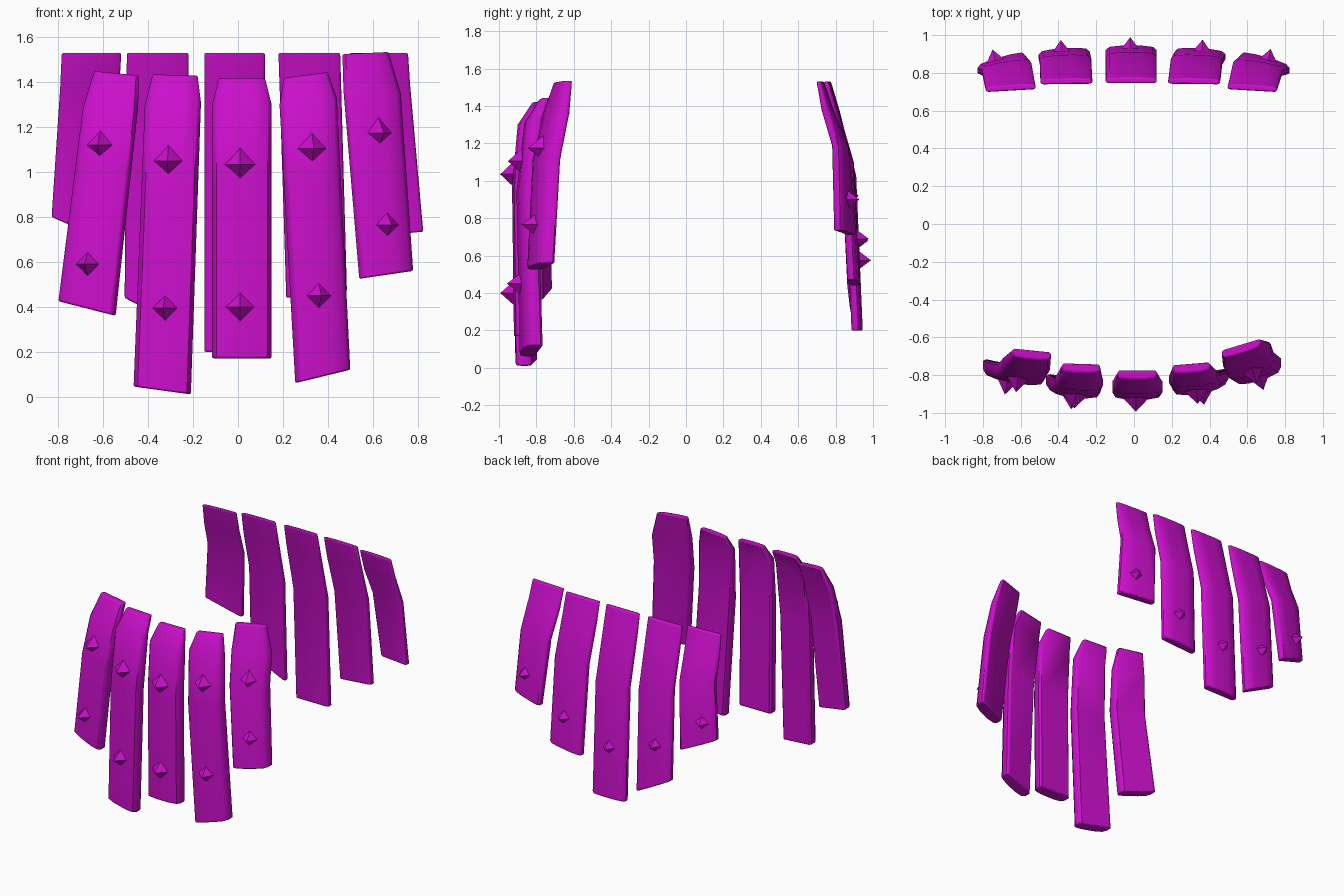
import bpy, bmesh, math
from mathutils import Vector, Matrix

cube = bpy.data.objects.get("Cube")
if cube:
    bpy.data.objects.remove(cube, do_unlink=True)

magenta = bpy.data.materials.new("magenta")
magenta.use_nodes = True
COLOUR = (0.6, 0.005, 0.6, 1)
magenta.diffuse_color = COLOUR
magenta.node_tree.nodes["Principled BSDF"].inputs["Base Color"].default_value = COLOUR

# Cross-section: (across the width, depth behind the outer face)
SECTION = [(0, .85), (0, .4), (.07, .12), (.3, 0), (.7, 0), (.93, .12),
           (1, .4), (1, .85), (.95, 1), (.05, 1)]


def finish(bm, name):
    bmesh.ops.recalc_face_normals(bm, faces=bm.faces)
    mesh = bpy.data.meshes.new(name)
    bm.to_mesh(mesh)
    bm.free()
    mesh.materials.append(magenta)
    obj = bpy.data.objects.new(name, mesh)
    bpy.context.collection.objects.link(obj)
    return obj


def lerp(a, b, t):
    return a + (b - a) * t


def strip(name, side, left, right, ys, slopes, thick):
    """left/right: (x, z) edge points at bottom, shoulder, top.
    ys: outer face y at bottom, middle, shoulder, top. side: -1 front, 1 back."""
    def with_mid(e):
        b, s, t = [Vector(p) for p in e]
        return [b, b.lerp(s, .7), s, t]
    rows = []
    for i, (l, r) in enumerate(zip(with_mid(left), with_mid(right))):
        slope = lerp(slopes[0], slopes[1], (0, .55, .9, 1)[i])
        rows.append((l, r, ys[i], slope, thick * (1, 1, .85, .5)[i]))
    bm = bmesh.new()
    rings = []
    for l, r, y, slope, th in rows:
        ring = []
        for u, d in SECTION:
            p = l.lerp(r, u)
            ring.append(bm.verts.new((p.x, y + slope * (u - .5) * (r.x - l.x) - side * d * th, p.y)))
        rings.append(ring)
    n = len(SECTION)
    for a, b in zip(rings, rings[1:]):
        for k in range(n):
            bm.faces.new((a[k], a[(k + 1) % n], b[(k + 1) % n], b[k]))
    bm.faces.new(rings[0])
    bm.faces.new(rings[-1])
    obj = finish(bm, name)
    bev = obj.modifiers.new("soft_edges", "BEVEL")
    bev.width, bev.segments = .008, 2
    bev.limit_method, bev.angle_limit = "ANGLE", math.radians(50)
    for p in obj.data.polygons:
        p.use_smooth = True
    obj.data.set_sharp_from_angle(angle=math.radians(40))
    return rows


def stud(name, side, rows, x, z, radius, height):
    """Four-sided pyramid standing on the outer face of a strip."""
    for a, b in zip(rows, rows[1:]):
        za, zb = (a[0].y + a[1].y) / 2, (b[0].y + b[1].y) / 2
        if za <= z <= zb:
            t = (z - za) / (zb - za)
            slope = lerp(a[3], b[3], t)
            mid = lerp((a[0].x + a[1].x) / 2, (b[0].x + b[1].x) / 2, t)
            y = lerp(a[2], b[2], t) + slope * (x - mid)
            normal = Vector((-slope * side, side, 0)).normalized()
            break
    depth = height + .02
    bm = bmesh.new()
    bmesh.ops.create_cone(bm, cap_ends=True, segments=4, radius1=radius, radius2=0, depth=depth)
    centre = Vector((x, y, z)) + normal * (depth / 2 - .02)
    turn = normal.to_track_quat("Z", "Y").to_matrix().to_4x4()
    bm.transform(Matrix.Translation(centre) @ turn)
    finish(bm, name)


# Front strips: left edge, right edge, face y, sideways slope, studs (x, z, radius)
FRONT = {
    "front_strip_far_right": (
        [(-.80, .425), (-.69, 1.29), (-.64, 1.45)], [(-.545, .36), (-.445, 1.29), (-.44, 1.43)],
        (-.835, -.845, -.79, -.715), (-.22, -.1), [(-.615, 1.12, .07), (-.67, .59, .065)]),
    "front_strip_mid_right": (
        [(-.465, .045), (-.415, 1.3), (-.38, 1.435)], [(-.21, .01), (-.165, 1.31), (-.18, 1.43)],
        (-.905, -.92, -.88, -.785), (-.14, -.03), [(-.31, 1.05, .08), (-.325, .395, .07)]),
    "front_strip_centre": (
        [(-.115, .17), (-.115, 1.3), (-.085, 1.42)], [(.15, .17), (.15, 1.3), (.12, 1.42)],
        (-.92, -.93, -.9, -.82), (0, 0), [(.01, 1.035, .085), (.01, .4, .08)]),
    "front_strip_mid_left": (
        [(.255, .06), (.185, 1.3), (.205, 1.42)], [(.5, .12), (.44, 1.33), (.40, 1.445)],
        (-.88, -.9, -.86, -.785), (.18, .08), [(.33, 1.105, .08), (.36, .45, .07)]),
    "front_strip_far_left": (
        [(.54, .525), (.47, 1.36), (.465, 1.525)], [(.78, .56), (.725, 1.35), (.67, 1.535)],
        (-.83, -.8, -.74, -.685), (.3, .3), [(.63, 1.175, .07), (.665, .765, .065)]),
}
for name, (left, right, ys, slopes, studs) in FRONT.items():
    rows = strip(name, -1, left, right, ys, slopes, .095)
    for label, (x, z, radius) in zip(("upper", "lower"), studs):
        stud(f"{name}_{label}_stud", -1, rows, x, z, radius, .07)

# Back strips: bottom corners, top x range, face y, bottom slope, stud (x, z)
TOP, SHOULDER = 1.53, 1.38
BACK = {
    "back_strip_far_right": ((-.83, .80), (-.577, .69), (-.785, -.52), (.885, .86, .785, .735), .28, (-.735, .92)),
    "back_strip_mid_right": ((-.505, .44), (-.235, .3), (-.495, -.22), (.93, .895, .815, .77), .06, (-.385, .68)),
    "back_strip_centre": ((-.15, .2), (.12, .2), (-.15, .12), (.945, .91, .82, .775), 0, (-.02, .575)),
    "back_strip_mid_left": ((.215, .44), (.485, .47), (.18, .455), (.93, .895, .815, .77), -.06, (.36, .69)),
    "back_strip_far_left": ((.566, .71), (.825, .735), (.495, .757), (.885, .86, .785, .735), -.28, (.71, .9)),
}
for name, (low_l, low_r, (xl, xr), ys, slope, (x, z)) in BACK.items():
    left = [low_l, (lerp(xl, low_l[0], .15), SHOULDER), (xl, TOP)]
    right = [low_r, (lerp(xr, low_r[0], .15), SHOULDER), (xr, TOP)]
    rows = strip(name, 1, left, right, ys, (slope, slope * .2), .06)
    stud(f"{name}_stud", 1, rows, x, z, .06, .06)
